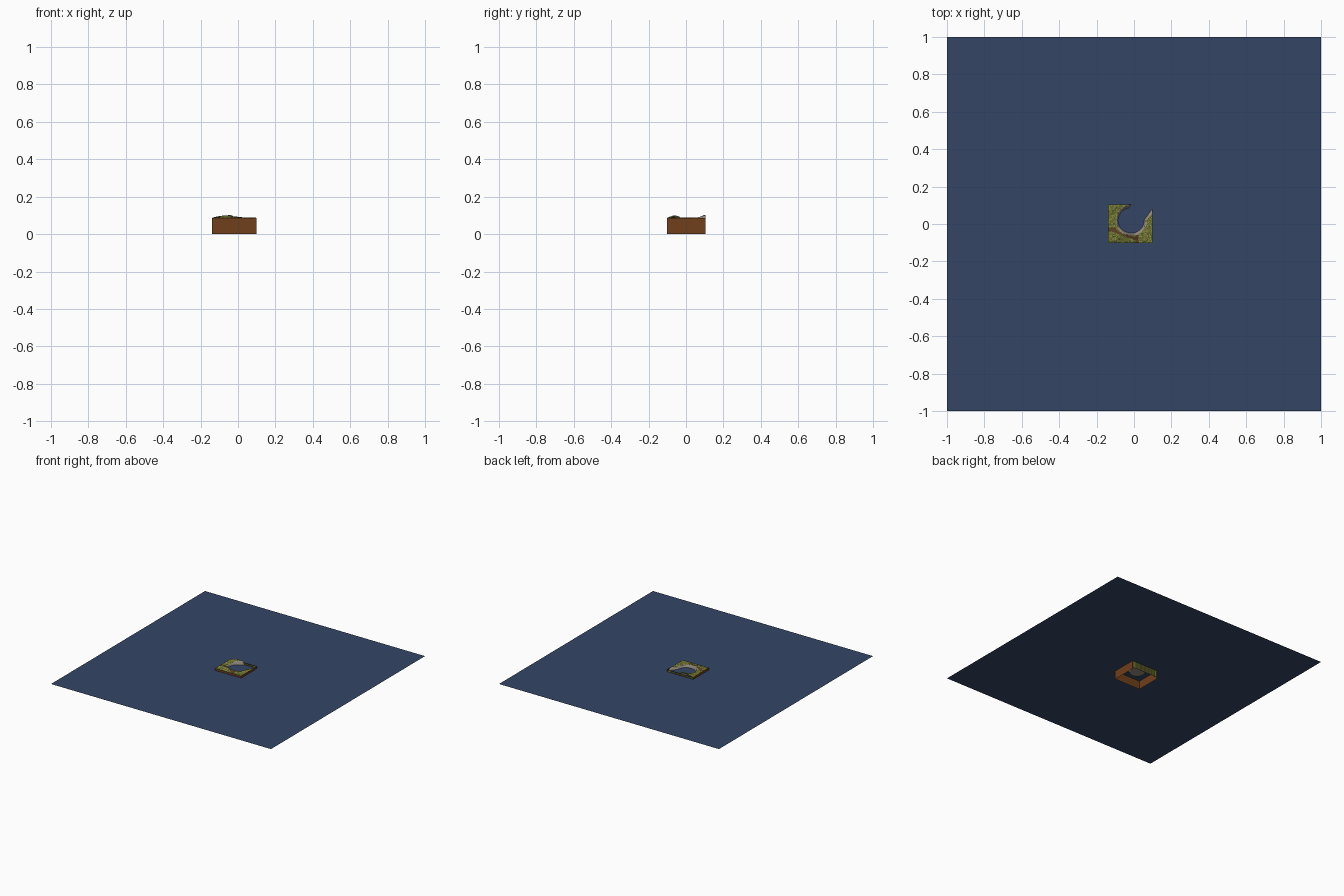
import bpy, bmesh, math, random
from mathutils import noise, Vector

if "Cube" in bpy.data.objects:
    bpy.data.objects.remove(bpy.data.objects["Cube"])

random.seed(4)
X0, X1, Y0, Y1 = -0.138, 0.1, -0.102, 0.104
WATER_Z, RIM_Z = 0.07, 0.087


def mat(name, rgb):
    m = bpy.data.materials.new(name)
    m.diffuse_color = (*rgb, 1)
    m.use_nodes = True
    m.node_tree.nodes["Principled BSDF"].inputs["Base Color"].default_value = m.diffuse_color
    return m


def finish(name, bm, mats):
    me = bpy.data.meshes.new(name)
    bm.to_mesh(me)
    bm.free()
    for m in mats:
        me.materials.append(m)
    ob = bpy.data.objects.new(name, me)
    bpy.context.collection.objects.link(ob)
    return ob


def step(a, b, v):
    t = max(0, min(1, (v - a) / (b - a)))
    return t * t * (3 - 2 * t)


water = mat("water", (0.035, 0.06, 0.13))
earth = mat("earth", (0.16, 0.05, 0.012))
olive = mat("grass_olive", (0.16, 0.17, 0.03))
green = mat("grass_dark", (0.06, 0.09, 0.015))
lime = mat("grass_light", (0.30, 0.29, 0.07))
stone = mat("stone", (0.30, 0.27, 0.22))
path = mat("path", (0.09, 0.045, 0.015))

# Wide water sheet
bm = bmesh.new()
bmesh.ops.create_grid(bm, x_segments=1, y_segments=1, size=1)
bmesh.ops.translate(bm, verts=bm.verts, vec=(0, 0, WATER_Z))
finish("water_sheet", bm, [water])


# Distance outside the pond and its outlet towards the back right corner
def pond_distance(x, y):
    d = math.hypot(x + 0.015, y - 0.02) - 0.068
    t = max(0, min(1, ((x + 0.015) * 0.62 + (y - 0.02) * 0.78) / 0.17))
    px, py = -0.015 + t * 0.09, 0.02 + t * 0.115
    return min(d, math.hypot(x - px, y - py) - 0.052)


# Trail winding along the front left, with a branch to the front edge
def path_distance(x, y):
    d = abs(y - (-0.025 - 0.37 * (x - X0)))
    if x > 0.02:
        d = 1
    if y < -0.06:
        d = min(d, abs(x - 0.015))
    if x < -0.095:
        d = min(d, abs(y + 0.03) * 0.8)
    return d


def height(x, y):
    bank = step(-0.012, 0.012, pond_distance(x, y))
    hill = 0.013 * math.exp(-((x + 0.04) / 0.07) ** 2 - ((y - 0.095) / 0.025) ** 2)
    hill += 0.011 * math.exp(-((x + 0.06) / 0.06) ** 2 - ((y + 0.06) / 0.03) ** 2)
    rough = 0.004 * noise.noise(Vector((x * 45, y * 45, 0.3)))
    edge = step(0, 0.012, min(x - X0, X1 - x, y - Y0))
    land = RIM_Z + (hill + rough) * edge
    return 0.045 + (land - 0.045) * bank


# Terrain surface with mottled grass, stony bank and trail
NX, NY = 72, 62
bm = bmesh.new()
rows = []
for j in range(NY + 1):
    y = Y0 + (Y1 - Y0) * j / NY
    xs = [X0 + (X1 - X0) * i / NX for i in range(NX + 1)]
    rows.append([bm.verts.new((x, y, height(x, y))) for x in xs])
for j in range(NY):
    for i in range(NX):
        f = bm.faces.new((rows[j][i], rows[j][i + 1], rows[j + 1][i + 1], rows[j + 1][i]))
        c = f.calc_center_median()
        if pond_distance(c.x, c.y) < 0.012 + 0.006 * random.random():
            f.material_index = 3
        elif path_distance(c.x, c.y) < 0.008:
            f.material_index = 4
        else:
            f.material_index = random.choice((0, 0, 1, 2))
finish("terrain", bm, [olive, green, lime, stone, path])


# Vertical soil walls, open at the bottom
def wall(name, a, b, mats, strips=1, bottom=0.0):
    bm = bmesh.new()
    cols = []
    for k in range(strips + 1):
        t = k / strips
        x, y = a[0] + (b[0] - a[0]) * t, a[1] + (b[1] - a[1]) * t
        cols.append([bm.verts.new((x, y, z)) for z in (bottom, RIM_Z)])
    for p, q in zip(cols, cols[1:]):
        f = bm.faces.new((p[0], q[0], q[1], p[1]))
        f.material_index = random.randrange(len(mats))
    finish(name, bm, mats)


wall("front_wall", (X0, Y0), (X1, Y0), [earth])
wall("right_wall", (X1, Y0), (X1, Y1), [earth])
wall("left_wall", (X0, Y1), (X0, Y0), [earth])
wall("back_wall", (X1, Y1), (X0, Y1), [olive, green, path], 24, 0.012)
